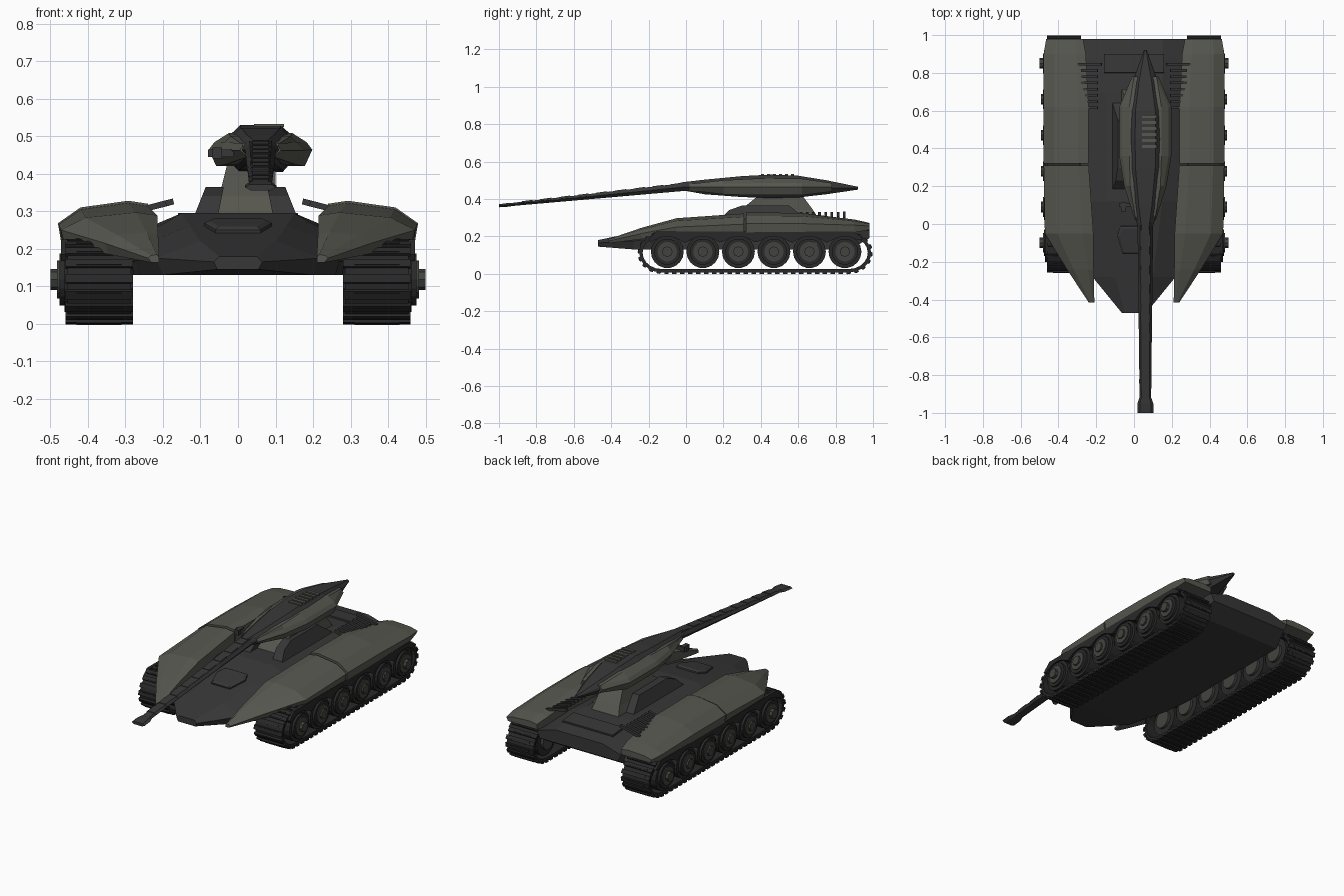
import bpy, bmesh
from math import sin, cos, pi, atan2
from mathutils import Vector, Matrix

default_cube = bpy.data.objects.get("Cube")
if default_cube:
    bpy.data.objects.remove(default_cube, do_unlink=True)


def material(name, colour):
    mat = bpy.data.materials.new(name)
    mat.use_nodes = True
    mat.diffuse_color = (*colour, 1)
    bsdf = mat.node_tree.nodes["Principled BSDF"]
    bsdf.inputs["Base Color"].default_value = (*colour, 1)
    bsdf.inputs["Roughness"].default_value = 0.8
    return mat


HULL = material("charcoal hull", (0.038, 0.038, 0.038))
ARMOUR = material("olive grey armour", (0.095, 0.095, 0.08))
TRACK = material("black track", (0.022, 0.022, 0.022))
WHEEL = material("grey wheel", (0.055, 0.055, 0.05))


def finish(name, bm, mat):
    bmesh.ops.remove_doubles(bm, verts=bm.verts, dist=0.0001)
    bmesh.ops.recalc_face_normals(bm, faces=bm.faces)
    mesh = bpy.data.meshes.new(name)
    bm.to_mesh(mesh)
    bm.free()
    mesh.materials.append(mat)
    obj = bpy.data.objects.new(name, mesh)
    bpy.context.collection.objects.link(obj)
    return obj


def loft(name, rings, mat):
    """Skin a row of closed rings and cap both ends."""
    bm = bmesh.new()
    rows = [[bm.verts.new(p) for p in ring] for ring in rings]
    for a, b in zip(rows, rows[1:]):
        for i in range(len(a)):
            j = (i + 1) % len(a)
            bm.faces.new((a[i], a[j], b[j], b[i]))
    bm.faces.new(rows[0])
    bm.faces.new(rows[-1])
    return finish(name, bm, mat)


def side_plate(name, outline, x0, x1, mat):
    """Extrude a (y, z) outline along x."""
    return loft(name, [[(x, y, z) for y, z in outline] for x in (x0, x1)], mat)


def add_box(bm, centre, size, rot=None):
    place = Matrix.Translation(centre) @ (rot or Matrix()) @ Matrix.Diagonal((*size, 1))
    bmesh.ops.create_cube(bm, size=1, matrix=place)


def add_disc(bm, x0, x1, y, z, radius, sides=18):
    place = Matrix.Translation(((x0 + x1) / 2, y, z)) @ Matrix.Rotation(pi / 2, 4, "Y")
    bmesh.ops.create_cone(bm, cap_ends=True, segments=sides, radius1=radius,
                          radius2=radius, depth=abs(x1 - x0), matrix=place)


# Hull: half widths and heights of bottom, edge and deck along y
def hull_ring(y, wb, zb, wm, zm, wt, zt):
    half = [(wb, zb), (wm, zm), (wt, zt)]
    return [(x, y, z) for x, z in half] + [(-x, y, z) for x, z in reversed(half)]


loft("hull", [hull_ring(*s) for s in (
    (-.47, .055, .145, .065, .165, .05, .18),
    (-.28, .2, .13, .22, .175, .1, .22),
    (-.05, .26, .13, .28, .2, .13, .262),
    (.12, .28, .13, .28, .22, .15, .295),
    (.7, .28, .13, .28, .24, .15, .295),
    (.88, .28, .13, .28, .23, .15, .28),
    (.98, .25, .19, .27, .23, .15, .265))], HULL)

# Deck hatch on the sloping front and raised rear plate
slope = Matrix.Rotation(atan2(.042, .23), 4, "X")
hatch_outline = [(-.09, .02), (-.06, -.08), (.06, -.08), (.09, .02), (.07, .07), (-.07, .07)]
loft("hatch", [[Matrix.Translation((0, -.08, .257)) @ slope @ Vector((x * k, y * k, z))
                for x, y in hatch_outline] for k, z in ((1, -.01), (1, .008), (.85, .015))], HULL)
bm = bmesh.new()
add_box(bm, (0, .85, .285), (.32, .1, .012), Matrix.Rotation(-.09, 4, "X"))
finish("rear_deck_plate", bm, HULL)


# Side armour: inner edge, outer edge, top, outer knuckle and bottom along y
def armour_ring(side, y, xi, xo, zt, zo, zb):
    w = xo - xi
    pts = [(xi, zb), (xi, zt - .008), (xi + .22 * w, zt), (xo - .25 * w, zt * .7 + zo * .3),
           (xo, zo), (xo - .01, zb)]
    return [(side * x, y, z) for x, z in pts]


FRONT_ARMOUR = ((-.415, .21, .24, .185, .175, .163), (-.24, .213, .355, .245, .215, .185),
                (-.05, .215, .472, .297, .25, .21), (.31, .24, .478, .322, .265, .212))
REAR_ARMOUR = ((.32, .24, .48, .328, .268, .21), (.62, .24, .48, .325, .268, .212),
               (.9, .255, .478, .29, .26, .22), (.98, .27, .465, .272, .255, .235))

# Running gear shapes
WHEEL_Z = .118
WHEELS = [-.1 + i * .19 for i in range(6)]


def track_path(offset, steps=10):
    """Closed (y, z) loop with elliptical ends."""
    pts = []
    for centre, start in ((.87, -pi / 2), (-.13, pi / 2)):
        for i in range(steps + 1):
            a = start + pi * i / steps
            pts.append((centre + cos(a) * (.12 - offset), .112 + sin(a) * (.105 - offset)))
    return pts


def even_points(path, count):
    """Points and headings spaced evenly round a closed path."""
    pts = [Vector(p) for p in path]
    edges = list(zip(pts, pts[1:] + pts[:1]))
    step = sum((b - a).length for a, b in edges) / count
    travel, due = 0, 0
    for a, b in edges:
        length = (b - a).length
        while length and due < travel + length and count:
            yield a.lerp(b, (due - travel) / length), atan2(b.y - a.y, b.x - a.x)
            due += step
            count -= 1
        travel += length


def scalloped_outline():
    """Rail with an arch over every wheel."""
    pts = [(-.16, .225), (-.2, .185)]
    for i in range(61):
        y = -.19 + .0185 * i
        pts.append((y, .165 + .035 * abs(cos(pi * (y + .1) / .19))))
    return pts + [(.95, .185), (.9, .225)]


for label, s in (("left", 1), ("right", -1)):
    loft(label + "_front_armour", [armour_ring(s, *r) for r in FRONT_ARMOUR], ARMOUR)
    loft(label + "_rear_armour", [armour_ring(s, *r) for r in REAR_ARMOUR], ARMOUR)

    # Belt: outer and inner loops joined into a hollow band
    outer, inner = track_path(0), track_path(.018)
    bm = bmesh.new()
    loops = [[bm.verts.new((s * x, y, z)) for y, z in path]
             for x, path in ((.285, outer), (.455, outer), (.455, inner), (.285, inner))]
    for a, b in zip(loops, loops[1:] + loops[:1]):
        for i in range(len(a)):
            j = (i + 1) % len(a)
            bm.faces.new((a[i], a[j], b[j], b[i]))
    finish(label + "_track_belt", bm, TRACK)

    # Track links standing proud of the belt
    bm = bmesh.new()
    for p, angle in even_points(track_path(-.001), 64):
        turn = Matrix.Rotation(angle, 4, "X")
        add_box(bm, (s * .37, p.x, p.y), (.18, .024, .012), turn)
        add_box(bm, (s * .37, p.x, p.y), (.12, .014, .016), turn)
    finish(label + "_track_links", bm, TRACK)

    # Wheels in three layers: tyre, disc and hub
    tyres, discs = bmesh.new(), bmesh.new()
    for i, y in enumerate(WHEELS):
        end = i in (0, len(WHEELS) - 1)
        add_disc(tyres, s * .3, s * .462, y, WHEEL_Z, .088)
        add_disc(tyres, s * .46, s * .476, y, WHEEL_Z, .07)
        add_disc(discs, s * .47, s * .482, y, WHEEL_Z, .052)
        add_disc(discs, s * .285, s * .3, y, WHEEL_Z, .052)
        add_disc(discs, s * .48, s * (.5 if end else .492), y, WHEEL_Z, .028, 8)
    for y in (.08, .68):
        add_box(discs, (s * .465, y, .15), (.025, .04, .035))
    finish(label + "_tyres", tyres, TRACK)
    finish(label + "_wheel_discs", discs, WHEEL)

    side_plate(label + "_outer_rail", scalloped_outline(), s * .455, s * .472, TRACK)
    side_plate(label + "_inner_rail", scalloped_outline(), s * .265, s * .284, HULL)

    # Cooling fins beside the rear deck
    bm = bmesh.new()
    for i in range(8):
        add_box(bm, (s * .235, .615 + i * .033, .31), (.09 if i < 7 else .13, .014, .016),
                Matrix.Rotation(s * .25, 4, "Y"))
    finish(label + "_cooling_fins", bm, HULL)

    # Strakes beside the turret neck
    strake = [(.17, .28), (.23, .34), (.3, .365), (.55, .365), (.66, .28)]
    loft(label + "_neck_strake", [[(.02 + s * (x - lean * (z - .28)), y, z) for y, z in strake]
                                  for x, lean in ((.075, .2), (.14, .4))], HULL)

# Turret neck
loft("turret_neck", [[(x0, y0, z), (x1, y0, z), (x1, y1, z), (x0, y1, z)]
                     for x0, x1, y0, y1, z in ((-.07, .11, .24, .72, .28), (-.05, .1, .29, .68, .34),
                                               (-.03, .1, .39, .62, .42))], ARMOUR)

# Turret head: half width, bottom, waist and top along y
GUN_X = .06


def head_ring(y, w, z0, z1, z2):
    half = [(.55 * w, z0), (w, z1), (.9 * w, z1 + .4 * (z2 - z1)), (.5 * w, z2)]
    return [(GUN_X + x, y, z) for x, z in half] + [(GUN_X - x, y, z) for x, z in reversed(half)]


loft("turret_head", [head_ring(*r) for r in (
    (-.03, .036, .448, .465, .488), (.1, .07, .425, .46, .503), (.3, .105, .41, .46, .522),
    (.45, .108, .405, .46, .53), (.6, .105, .408, .46, .524), (.75, .068, .425, .46, .5),
    (.92, .008, .45, .458, .465))], HULL)

# Armoured cheeks on both flanks of the head
for label, s in (("left", 1), ("right", -1)):
    rings = []
    for y, xi, xo, z0, z1 in ((.02, .03, .055, .445, .48), (.2, .06, .112, .425, .5),
                              (.36, .065, .138, .42, .508), (.62, .065, .138, .42, .508),
                              (.78, .04, .07, .44, .485)):
        mid = (z0 + z1) / 2
        pts = [(xi, z0), (xo - .02, z0), (xo, mid), (xo - .015, mid + .02), (xi + .02, z1), (xi, z1)]
        rings.append([(GUN_X + s * x, y, z) for x, z in pts])
    loft(label + "_turret_cheek", rings, ARMOUR)

# Roof grille and small sight
bm = bmesh.new()
for i in range(6):
    add_box(bm, (GUN_X + .022, .41 + i * .032, .529), (.08, .016, .008))
finish("roof_grille", bm, ARMOUR)
bm = bmesh.new()
add_box(bm, (-.045, .1, .455), (.07, .02, .02))
add_box(bm, (-.055, .09, .455), (.025, .05, .03))
finish("gunner_sight", bm, HULL)


# Gun: tapering flat barrel with stepped top plates and a wide muzzle
def gun_ring(y, w, h, lift=0):
    z = .468 + (y - .03) * .1015 + lift
    return [(GUN_X + x, y, z + dz) for x, dz in
            ((-.6 * w, -h), (.6 * w, -h), (w, 0), (.7 * w, h), (-.7 * w, h), (-w, 0))]


loft("gun_barrel", [gun_ring(.06, .042, .022), gun_ring(-.3, .038, .017), gun_ring(-.95, .03, .008)], HULL)
for i in range(9):
    y = -.02 - i * .1
    h = .02 - i * .0013
    loft("barrel_plate", [gun_ring(y, .033, h, .004), gun_ring(y - .06, .031, h - .002, .004)], HULL)
loft("muzzle", [gun_ring(-.92, .032, .008), gun_ring(-.95, .042, .01), gun_ring(-1, .042, .008)], HULL)
